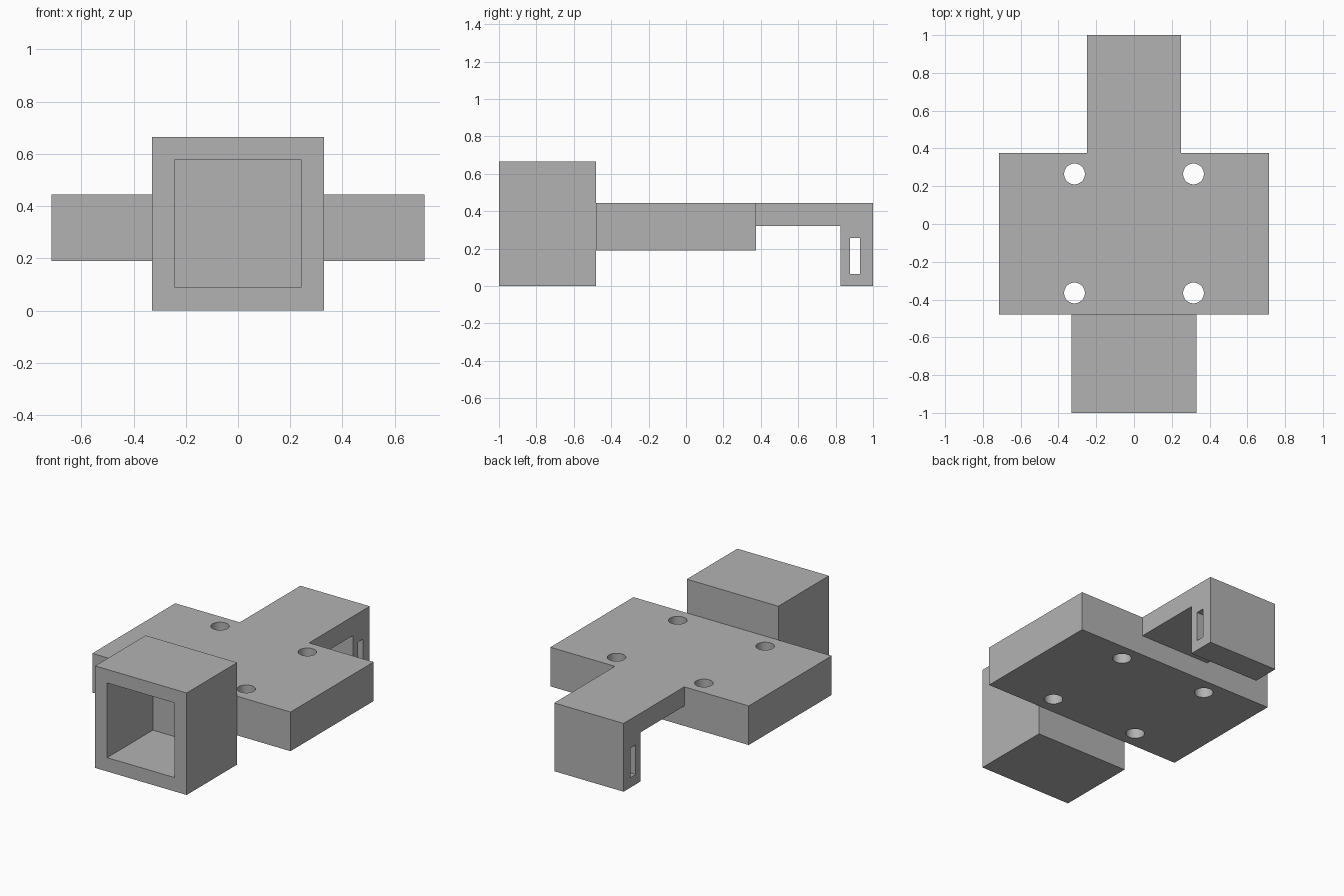
import bpy
import bmesh
import math

cube = bpy.data.objects.get("Cube")
if cube:
    bpy.data.objects.remove(cube, do_unlink=True)

grey = bpy.data.materials.new("plain grey")
grey.use_nodes = True
colour = (0.45, 0.45, 0.45, 1)
grey.diffuse_color = colour
grey.node_tree.nodes["Principled BSDF"].inputs["Base Color"].default_value = colour


def finish(name, bm):
    bmesh.ops.recalc_face_normals(bm, faces=bm.faces)
    mesh = bpy.data.meshes.new(name)
    bm.to_mesh(mesh)
    bm.free()
    mesh.materials.append(grey)
    obj = bpy.data.objects.new(name, mesh)
    bpy.context.collection.objects.link(obj)
    return obj


def box(name, x, y, z):
    """Box spanning -x to x and the given y and z ranges."""
    bm = bmesh.new()
    bmesh.ops.create_cube(bm, size=1)
    for v in bm.verts:
        v.co = (2 * x * v.co.x, y[v.co.y > 0], z[v.co.z > 0])
    return finish(name, bm)


def side_profile(name, points, x):
    """Outline in y and z, extruded from -x to x."""
    bm = bmesh.new()
    face = bm.faces.new([bm.verts.new((-x, y, z)) for y, z in points])
    ext = bmesh.ops.extrude_face_region(bm, geom=[face])
    verts = [g for g in ext["geom"] if isinstance(g, bmesh.types.BMVert)]
    bmesh.ops.translate(bm, verts=verts, vec=(2 * x, 0, 0))
    return finish(name, bm)


def combine(target, tool, operation):
    mod = target.modifiers.new("combine", "BOOLEAN")
    mod.operation = operation
    mod.solver = "EXACT"
    mod.object = tool
    bpy.ops.object.select_all(action="DESELECT")
    bpy.context.view_layer.objects.active = target
    target.select_set(True)
    bpy.ops.object.modifier_apply(modifier=mod.name)
    bpy.data.objects.remove(tool, do_unlink=True)


# Front housing with an open pocket
housing = box("front_housing", 0.33, (-1, -0.48), (0, 0.665))
combine(housing, box("pocket_cutter", 0.243, (-1.1, -0.53), (0.09, 0.577)), "DIFFERENCE")

# Rear arm with a downturned end and a slot across it
arm = side_profile("rear_arm", [(0.3, 0.445), (1, 0.445), (1, 0), (0.825, 0),
                                (0.825, 0.32), (0.3, 0.32)], 0.25)
combine(arm, box("slot_cutter", 0.5, (0.877, 0.93), (0.065, 0.257)), "DIFFERENCE")

# Wide plate, joined to the arm
plate = box("mounting_plate", 0.715, (-0.48, 0.375), (0.19, 0.445))
combine(plate, arm, "UNION")

# Four bolt holes
for x in (-0.315, 0.315):
    for y in (-0.365, 0.265):
        bpy.ops.mesh.primitive_cylinder_add(vertices=48, radius=0.055, depth=1,
                                            location=(x, y, 0.32))
        cutter = bpy.context.object
        cutter.data.materials.append(grey)
        combine(plate, cutter, "DIFFERENCE")

# Smooth hole walls, sharp edges elsewhere
bpy.ops.object.select_all(action="DESELECT")
plate.select_set(True)
bpy.context.view_layer.objects.active = plate
bpy.ops.object.shade_smooth_by_angle(angle=math.radians(30))
